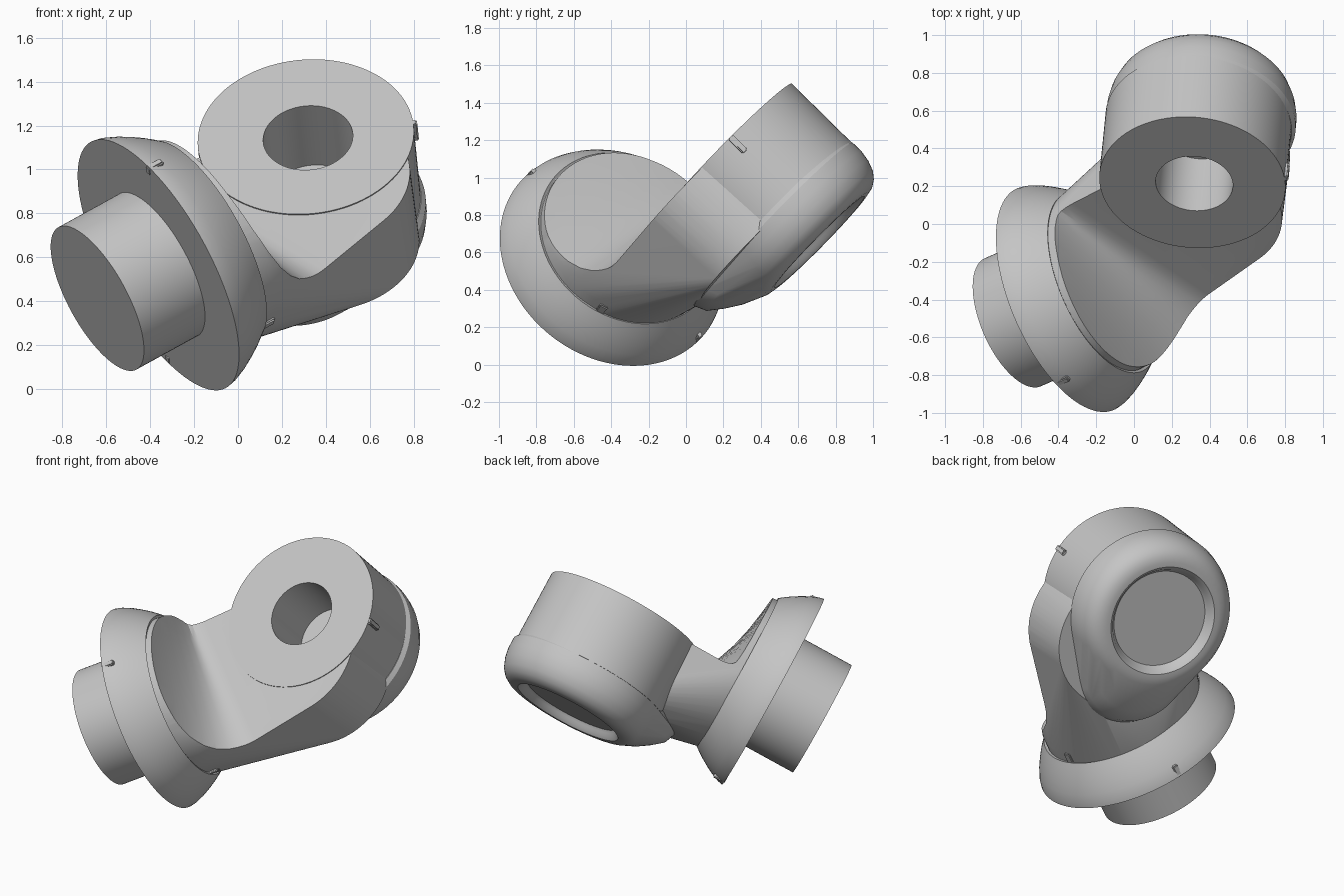
import bpy, bmesh, math
from mathutils import Matrix, Vector

cube = bpy.data.objects.get("Cube")
if cube:
    bpy.data.objects.remove(cube, do_unlink=True)

# Joint frame: u = flange axis, v = upper joint axis, w = across
U = Vector((0.82, 0.36, 0.45)).normalized()
V = Vector((-0.07, -0.71, 0.70))
V = (V - U * V.dot(U)).normalized()
W = U.cross(V)
FRAME = Matrix.Translation((-0.363, -0.398, 0.565)) @ Matrix((U, V, W)).transposed().to_4x4()

grey = bpy.data.materials.new("light grey")
grey.use_nodes = True
COLOUR = (0.56, 0.56, 0.56, 1)
grey.diffuse_color = COLOUR
grey.node_tree.nodes["Principled BSDF"].inputs["Base Color"].default_value = COLOUR

BU, BW = 1.034, -0.315          # upper joint axis position
FACE, SEAM = -0.085, -0.535     # v of the flat face and of the cap seam


def finish(bm, name):
    bmesh.ops.recalc_face_normals(bm, faces=bm.faces)
    bm.transform(FRAME)
    mesh = bpy.data.meshes.new(name)
    bm.to_mesh(mesh)
    bm.free()
    mesh.materials.append(grey)
    obj = bpy.data.objects.new(name, mesh)
    bpy.context.collection.objects.link(obj)
    return obj


def circle_v(u, w, r, v, n=96):
    return [Vector((u + r * math.cos(i * math.tau / n), v, w + r * math.sin(i * math.tau / n))) for i in range(n)]


def circle_u(u, r, n=96):
    return [Vector((u, r * math.cos(i * math.tau / n), r * math.sin(i * math.tau / n))) for i in range(n)]


def loft(name, sections):
    """Closed solid through matching rings of points."""
    bm = bmesh.new()
    rings = [[bm.verts.new(p) for p in section] for section in sections]
    n = len(rings[0])
    for a, b in zip(rings, rings[1:]):
        for i in range(n):
            bm.faces.new((a[i], a[(i + 1) % n], b[(i + 1) % n], b[i]))
    bm.faces.new(rings[0])
    bm.faces.new(rings[-1])
    return finish(bm, name)


def hull(name, points):
    """Convex solid around the points."""
    source = bmesh.new()
    verts = [source.verts.new(p) for p in points]
    res = bmesh.ops.convex_hull(source, input=verts)
    faces = [g for g in res["geom"] if isinstance(g, bmesh.types.BMFace)]
    bm = bmesh.new()
    copies = {}
    for f in faces:
        for v in f.verts:
            if v not in copies:
                copies[v] = bm.verts.new(v.co)
        bm.faces.new([copies[v] for v in f.verts])
    source.free()
    return finish(bm, name)


def cylinder(name, u, w, r, v0, v1):
    return loft(name, [circle_v(u, w, r, v0), circle_v(u, w, r, v1)])


def block(name, centre, size, angle=0, axis="X"):
    bm = bmesh.new()
    bmesh.ops.create_cube(bm, size=1)
    bmesh.ops.scale(bm, vec=size, verts=bm.verts)
    bmesh.ops.bevel(bm, geom=bm.edges[:], offset=0.006, segments=2, affect="EDGES")
    bm.transform(Matrix.Translation(centre) @ Matrix.Rotation(angle, 4, axis))
    return finish(bm, name)


def cut(target, tool):
    mod = target.modifiers.new("cut", "BOOLEAN")
    mod.operation, mod.solver, mod.object = "DIFFERENCE", "EXACT", tool
    bpy.context.view_layer.objects.active = target
    bpy.ops.object.modifier_apply(modifier=mod.name)
    bpy.data.objects.remove(tool, do_unlink=True)


def smooth(obj):
    bpy.ops.object.select_all(action="DESELECT")
    obj.select_set(True)
    bpy.context.view_layer.objects.active = obj
    bpy.ops.object.shade_smooth_by_angle(angle=math.radians(28))


# Stub and domed flange
flange = loft("flange_and_stub", [circle_u(u, r) for u, r in [
    (-0.34, 0.37), (0, 0.37), (0, 0.64), (0.03, 0.634), (0.08, 0.614), (0.13, 0.588),
    (0.18, 0.558), (0.22, 0.53), (0.245, 0.512), (0.238, 0.5), (0.235, 0.3)]])

# Neck sweeping from the flange to the upper joint, bulging on one side
EU, EW = BU - 0.74 * 0.38, BW + 0.67 * 0.38   # long end of the egg-shaped cap
neck = hull("neck",
            circle_u(0.2, 0.498) + circle_u(0.31, 0.495)
            + circle_v(0.95, -0.08, 0.42, SEAM - 0.01)
            + circle_v(0.91, -0.095, 0.45, FACE + 0.06)
            + circle_v(EU, EW, 0.33, SEAM - 0.01))

# Concave valley that clears the flat face; its wall runs parallel to the flange
along, normal = Vector((0.235, 0, 0.972)), Vector((0.972, 0, -0.235))
profile = [(-0.17, 0.9), (-0.158, 0.6), (-0.148, 0.45), (-0.135, 0.33), (-0.118, 0.22), (-0.096, 0.12),
           (-0.07, 0.04), (-0.04, -0.02), (-0.015, -0.05), (0.015, -0.07), (0.05, -0.081), (0.09, FACE),
           (2, FACE), (2, 0.9)]


def valley_section(s):
    lean = 1 + 1.57 * s
    return [Vector((0.421, v, 0)) + normal * (n * lean if n < 0 else n) + along * s for n, v in profile]


cut(neck, loft("valley_cutter", [valley_section(-0.6 + 0.1 * i) for i in range(16)]))

# Upper joint housing, with one bore through housing and neck
housing = cylinder("housing", BU, BW, 0.494, SEAM, FACE + 0.006)
for part, r, floor in ((housing, 0.205, FACE - 0.38), (neck, 0.207, FACE - 0.382)):
    cut(part, cylinder("bore_cutter", BU + 0.004, BW + 0.012, r, floor, 0.3))

# Egg-shaped end cap that closes to a circle, with a dished recess
CU, CW = BU + 0.007, BW + 0.012
points = []
for v, r, shift, r2 in [(-0.507, 0.484, 1, 0.33), (-0.535, 0.503, 1, 0.35), (-0.6, 0.503, 0.95, 0.34),
                        (-0.66, 0.493, 0.8, 0.32), (-0.715, 0.472, 0.6, 0.31), (-0.75, 0.444, 0.4, 0.3),
                        (-0.772, 0.41, 0.2, 0.28), (-0.78, 0.37, 0, 0.3)]:
    points += circle_v(CU, CW, r, v)
    points += circle_v(CU + (EU - CU) * shift, CW + (EW - CW) * shift, r2, v)
cap = hull("end_cap", points)
cut(cap, loft("recess_cutter", [circle_v(CU, CW, r, v) for r, v in
                                ((0.3, -0.73), (0.313, -0.745), (0.322, -0.762), (0.35, -0.787))]))

for part in (flange, neck, housing, cap):
    smooth(part)

# Alignment tabs on the flange and the housing
for name, side in (("flange_tab_upper", 1), ("flange_tab_lower", -1)):
    block(name, (0.035, side * 0.615, 0), (0.08, 0.045, 0.035))
turn = math.atan2(0.231, 0.436)
block("housing_tab", (BU + 0.492 * math.cos(turn), FACE - 0.05, BW + 0.492 * math.sin(turn)),
      (0.04, 0.11, 0.035), -turn, "Y")

# Seam clips around the neck
for i, deg in enumerate((-22, -80, -158)):
    t = math.radians(deg)
    block("seam_clip_%d" % (i + 1), (0.265, 0.478 * math.sin(t), 0.478 * math.cos(t)),
          (0.08, 0.06, 0.05), math.pi / 2 - t, "X")
